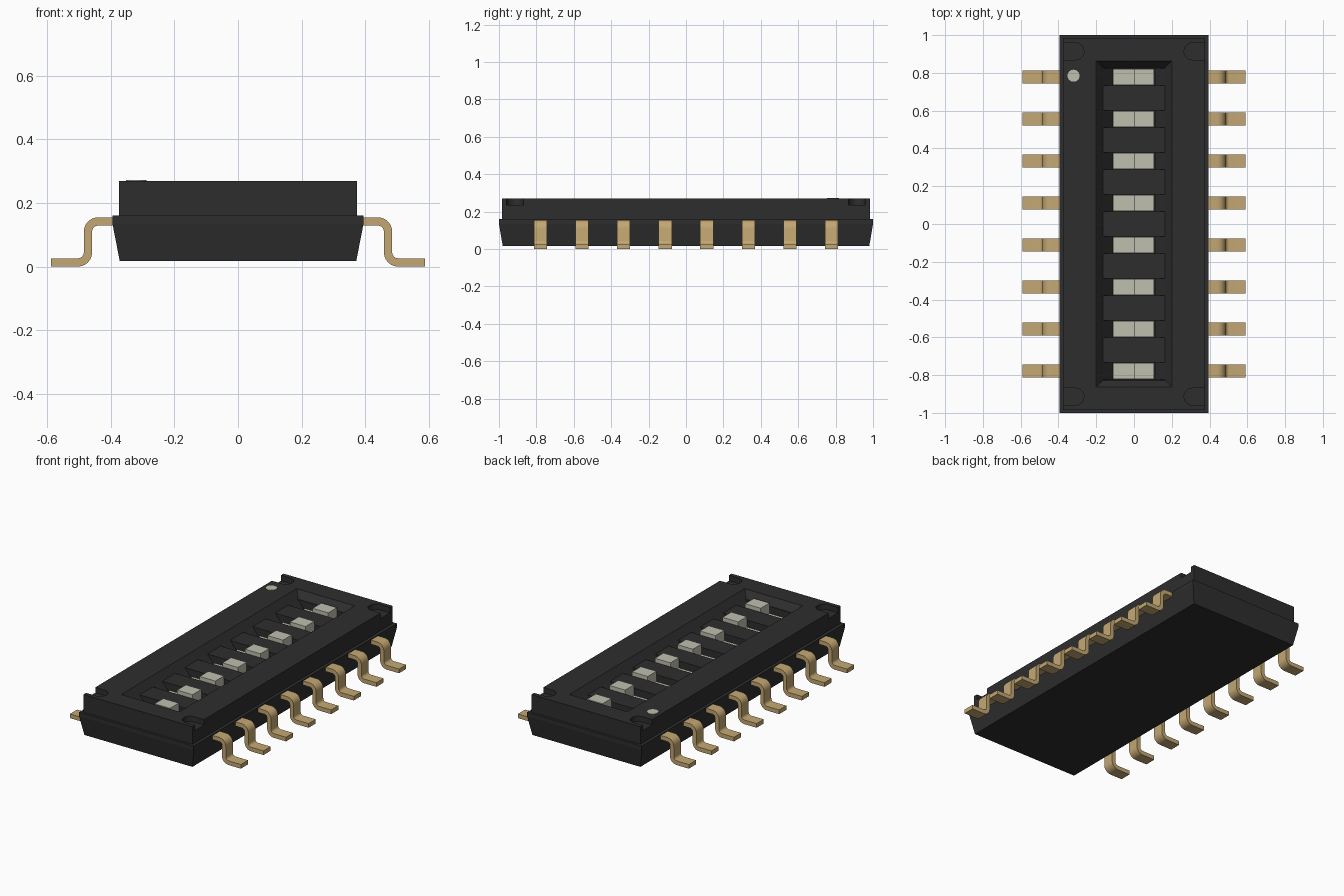
import bpy, bmesh, math

cube = bpy.data.objects.get("Cube")
if cube:
    bpy.data.objects.remove(cube, do_unlink=True)


def material(name, rgb):
    m = bpy.data.materials.new(name)
    m.use_nodes = True
    m.diffuse_color = (*rgb, 1)
    bsdf = m.node_tree.nodes["Principled BSDF"]
    bsdf.inputs["Base Color"].default_value = (*rgb, 1)
    bsdf.inputs["Roughness"].default_value = 0.6
    return m


BLACK = material("black plastic", (0.027, 0.027, 0.027))
GOLD = material("gold contact", (0.55, 0.39, 0.17))
IVORY = material("ivory plastic", (0.52, 0.52, 0.43))


def finish(name, bm, mat):
    bmesh.ops.recalc_face_normals(bm, faces=bm.faces)
    me = bpy.data.meshes.new(name)
    bm.to_mesh(me)
    bm.free()
    me.materials.append(mat)
    ob = bpy.data.objects.new(name, me)
    bpy.context.collection.objects.link(ob)
    return ob


def loft(name, rings, mat):
    """Stack of rectangles, each (half x, half y, z)."""
    bm = bmesh.new()
    loops = [[bm.verts.new((sx * hx, sy * hy, z))
              for sx, sy in ((-1, -1), (1, -1), (1, 1), (-1, 1))] for hx, hy, z in rings]
    for a, b in zip(loops, loops[1:]):
        for i in range(4):
            j = (i + 1) % 4
            bm.faces.new((a[i], a[j], b[j], b[i]))
    bm.faces.new(loops[0])
    bm.faces.new(loops[-1])
    return finish(name, bm, mat)


def extrude(name, points, vec, mat):
    """Extrude a closed outline of 3D points along vec."""
    bm = bmesh.new()
    face = bm.faces.new([bm.verts.new(p) for p in points])
    new = bmesh.ops.extrude_face_region(bm, geom=[face])["geom"]
    bmesh.ops.translate(bm, vec=vec, verts=[v for v in new if isinstance(v, bmesh.types.BMVert)])
    return finish(name, bm, mat)


def box(name, x0, x1, y0, y1, z0, z1, mat):
    return extrude(name, [(x0, y0, z0), (x1, y0, z0), (x1, y1, z0), (x0, y1, z0)],
                   (0, 0, z1 - z0), mat)


def arc(cx, cz, r, a0, a1, n=6):
    return [(cx + r * math.cos(math.radians(a0 + (a1 - a0) * i / n)),
             cz + r * math.sin(math.radians(a0 + (a1 - a0) * i / n))) for i in range(n + 1)]


ROWS = [0.778 - i * 2 * 0.778 / 7 for i in range(8)]
TOP = 0.27

# Housing: tapered base and narrower cover
loft("base", [(0.372, 0.98, 0.017), (0.395, 1.0, 0.135), (0.395, 1.0, 0.16)], BLACK)
cover = loft("cover", [(0.375, 0.985, 0.15), (0.375, 0.985, TOP)], BLACK)

# Cutters: chamfered well, ramped switch slots and rounded corner notches
cutters = [loft("well_cutter", [(0.165, 0.828, 0.227), (0.2, 0.863, TOP),
                                (0.2, 0.863, 0.3)], BLACK)]
for y in ROWS:
    profile = [(-0.165, 0.24), (-0.165, 0.227), (-0.112, 0.165),
               (0.112, 0.165), (0.165, 0.227), (0.165, 0.24)]
    cutters.append(extrude("slot_cutter", [(x, y - 0.046, z) for x, z in profile],
                           (0, 0.092, 0), BLACK))
for sx in (-1, 1):
    for sy in (-1, 1):
        outline = arc(0.31, 0.914, 0.045, 90, 270, 12) + [(0.45, 0.869), (0.45, 0.959)]
        cutters.append(extrude("notch_cutter", [(sx * x, sy * y, 0.236) for x, y in outline],
                               (0, 0, 0.1), BLACK))
for c in cutters:
    mod = cover.modifiers.new("cut", "BOOLEAN")
    mod.operation = "DIFFERENCE"
    mod.solver = "EXACT"
    mod.object = c

# Bake the cuts, then drop the cutters
bpy.context.view_layer.update()
baked = bpy.data.meshes.new_from_object(cover.evaluated_get(bpy.context.evaluated_depsgraph_get()))
cover.modifiers.clear()
cover.data = baked
for c in cutters:
    bpy.data.objects.remove(c, do_unlink=True)

# Sliders: raised half on the left, low half on the right
for i, y in enumerate(ROWS, 1):
    box(f"slider_knob_{i}", 0, 0.107, y - 0.043, y + 0.043, 0.155, 0.25, IVORY)
    box(f"slider_foot_{i}", -0.112, 0, y - 0.043, y + 0.043, 0.155, 0.185, IVORY)

# First-position marker
extrude("marker_dot", [(-0.32 + x, 0.785 + y, TOP - 0.003) for x, y in arc(0, 0, 0.032, 0, 345, 23)],
        (0, 0, 0.006), IVORY)

# Gull-wing contacts on both long sides
lead = ([(0.33, 0.155)] + arc(0.44, 0.11, 0.045, 90, 0) + arc(0.504, 0.045, 0.019, 180, 270)
        + [(0.589, 0.026), (0.589, 0.0)] + arc(0.504, 0.045, 0.045, 270, 180)
        + arc(0.44, 0.11, 0.019, 0, 90) + [(0.33, 0.129)])
for side, sx in (("left", 1), ("right", -1)):
    for i, y in enumerate(ROWS, 1):
        ob = extrude(f"contact_{side}_{i}", [(sx * x, y - 0.035, z) for x, z in lead],
                     (0, 0.07, 0), GOLD)
        bpy.ops.object.select_all(action="DESELECT")
        ob.select_set(True)
        bpy.context.view_layer.objects.active = ob
        bpy.ops.object.shade_smooth_by_angle(angle=math.radians(30))
